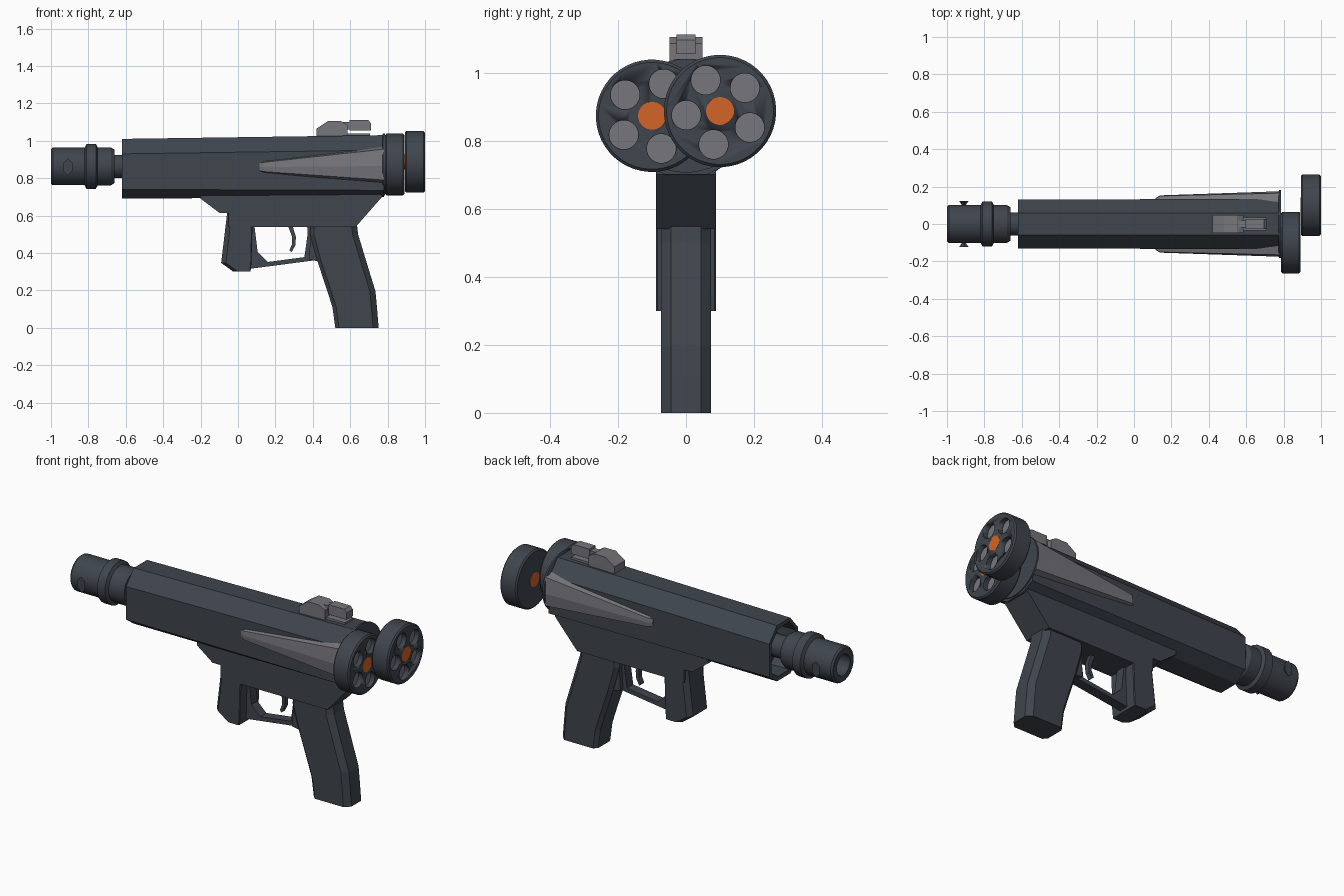
import bpy, bmesh
from math import sin, cos, pi, radians

if "Cube" in bpy.data.objects:
    bpy.data.objects.remove(bpy.data.objects["Cube"])


def material(name, rgb):
    m = bpy.data.materials.new(name)
    m.diffuse_color = (*rgb, 1)
    m.use_nodes = True
    m.node_tree.nodes["Principled BSDF"].inputs["Base Color"].default_value = m.diffuse_color
    return m


DARK = material("dark_slate", (0.05, 0.06, 0.075))
LIGHT = material("mid_grey", (0.18, 0.18, 0.2))
ORANGE = material("orange", (0.65, 0.13, 0.02))


def loft(name, rings, mat=DARK, smooth=False, closed=False):
    """Skin a chain of equal-length point rings; cap the ends unless closed."""
    bm = bmesh.new()
    vs = [[bm.verts.new(p) for p in r] for r in rings]
    n = len(rings[0])
    pairs = list(zip(vs, vs[1:])) + ([(vs[-1], vs[0])] if closed else [])
    for a, b in pairs:
        for i in range(n):
            j = (i + 1) % n
            bm.faces.new((a[i], a[j], b[j], b[i]))
    if not closed:
        bm.faces.new(vs[0])
        bm.faces.new(vs[-1])
    bmesh.ops.recalc_face_normals(bm, faces=bm.faces)
    me = bpy.data.meshes.new(name)
    bm.to_mesh(me)
    bm.free()
    me.materials.append(mat)
    if smooth:
        me.shade_smooth()
        me.set_sharp_from_angle(angle=radians(30))
    ob = bpy.data.objects.new(name, me)
    bpy.context.collection.objects.link(ob)
    return ob


def prism(name, profile, half_y, mat=DARK):
    """Side profile (x, z) extruded across y."""
    return loft(name, [[(x, y, z) for x, z in profile] for y in (-half_y, half_y)], mat)


def turned(name, steps, y, z, sides, mat=DARK, smooth=True, sy=1.0):
    """(x, radius) steps turned round an axis along x."""
    return loft(name, [[(x, y + sy * r * cos(2 * pi * (i + .5) / sides),
                         z + r * sin(2 * pi * (i + .5) / sides)) for i in range(sides)]
                       for x, r in steps], mat, smooth)


# Octagonal receiver with a recessed front
def octagon(x, top, bot, w, low, s=1.0):
    half = [(.06, top), (w, top - .08), (w, low), (.06, bot)]
    pts = half + [(-y, z) for y, z in reversed(half)]
    return [(x, y * s, .86 + (z - .86) * s) for y, z in pts]


front = (1.01, .69, .13, .74)
loft("receiver", [octagon(-.5, *front, .85), octagon(-.62, *front, .85),
                  octagon(-.62, *front), octagon(.78, 1.03, .70, .135, .735)])

# Muzzle, collar and neck
turned("muzzle", [(-.80, .055), (-1.0, .06), (-1.0, .094), (-.99, .102), (-.82, .102),
                  (-.81, .122), (-.76, .122), (-.75, .103), (-.68, .103), (-.66, .09)],
       0, .863, 20)
turned("barrel_neck", [(-.68, .062), (-.48, .062)], 0, .863, 20)
for s, side in ((-1, "front"), (1, "back")):
    loft("muzzle_port_" + side,
         [[(-.91 + k * .028 * cos(i * pi / 3 + pi / 6), s * y, .86 + k * .045 * sin(i * pi / 3 + pi / 6))
           for i in range(6)] for y, k in ((.095, .25), (.122, 1))])

# Tapered side fins
for s, side in ((-1, "front"), (1, "back")):
    sections = [(.115, [(.1, .885), (.135, .88), (.138, .86), (.135, .84), (.1, .835)]),
                (.14, [(.1, .898), (.15, .885), (.153, .86), (.15, .835), (.1, .822)]),
                (.78, [(.1, .975), (.165, .955), (.175, .865), (.165, .79), (.1, .76)])]
    loft("side_fin_" + side, [[(x, s * y, z) for y, z in sec] for x, sec in sections], LIGHT)

# Rear plate
turned("rear_plate", [(.772, .16), (.776, .167), (.786, .167)], 0, .873, 40, sy=1.09)


# Round drums with five chambers
def drum(name, x0, x1, y, z, turn):
    ob = turned(name, [(x0, .157), (x0 + .008, .165), (x1 - .008, .165), (x1, .157)], y, z, 48)
    cutters = []
    for k in range(5):
        a = radians(turn + 72 * k)
        cy, cz = y + .1 * cos(a), z + .1 * sin(a)
        c = turned("chamber_cutter", [(x1 - .03, .043), (x1 + .02, .043)], cy, cz, 24)
        c.hide_render = True
        cutters.append(c)
        mod = ob.modifiers.new("chamber", 'BOOLEAN')
        mod.operation, mod.object, mod.solver = 'DIFFERENCE', c, 'EXACT'
        turned(f"{name}_chamber_{k + 1}", [(x1 - .035, .0425), (x1 - .027, .0425)], cy, cz, 24, LIGHT)
    bpy.context.view_layer.update()
    deps = bpy.context.evaluated_depsgraph_get()
    me = bpy.data.meshes.new_from_object(ob.evaluated_get(deps))
    ob.modifiers.clear()
    ob.data = me
    for c in cutters:
        bpy.data.objects.remove(c)
    turned(name + "_axle", [(x0 - .002, .041), (x1 + .001, .041)], y, z, 24, ORANGE)


drum("inner_drum", .786, .89, -.1, .873, 70)
drum("outer_drum", .892, .999, .1, .887, 43)

# Sight on top
prism("sight_block", [(.42, 1.0), (.42, 1.065), (.48, 1.105), (.55, 1.105),
                      (.585, 1.085), (.585, 1.0)], .048, LIGHT)
prism("sight_rail", [(.56, 1.02), (.705, 1.02), (.705, 1.04), (.56, 1.04)], .035, LIGHT)
prism("sight_link", [(.56, 1.06), (.61, 1.06), (.61, 1.1), (.56, 1.1)], .02, LIGHT)
prism("sight_bar", [(.595, 1.055), (.71, 1.055), (.71, 1.095), (.695, 1.112), (.595, 1.112)],
      .028, LIGHT)

# Lower frame
prism("lower_frame", [(-.2, .69), (-.1, .615), (-.05, .615), (-.05, .54), (.63, .54),
                      (.77, .70), (.77, .74), (-.2, .74)], .088)


# Chamfered grips, stacked from (z, front x, back x, front chamfer, back chamfer)
def grip(name, levels, w):
    rings = []
    for z, a, b, ca, cb in levels:
        half = [(a, w - ca), (a + ca, w), (b - cb, w), (b, w - cb)]
        rings.append([(x, y, z) for x, y in half + [(x, -y) for x, y in reversed(half)]])
    return loft(name, rings)


grip("rear_grip", [(.56, .39, .635, .02, .03), (.50, .385, .642, .02, .03),
                   (.355, .425, .686, .02, .03), (.195, .478, .735, .02, .03),
                   (.11, .505, .743, .02, .03), (0, .52, .752, .02, .03)], .074)
prism("grip_shoulder", [(.39, .54), (.38, .365), (.43, .355), (.46, .45), (.46, .54)], .052)
fore = [(.64, -.055, .08), (.347, -.09, .072), (.30, -.025, .067)]
grip("fore_grip", [(z, a, b, .025, .004) for z, a, b in fore], .088)

# Trigger guard and trigger
prism("trigger_guard", [(.06, .315), (.42, .362), (.42, .54), (.37, .54), (.372, .5), (.355, .378),
                        (.16, .352), (.105, .405), (.088, .545), (.06, .545)], .028)
prism("trigger", [(.265, .55), (.29, .55), (.31, .485), (.306, .44), (.287, .405), (.275, .415),
                  (.29, .45), (.29, .485)], .014)
